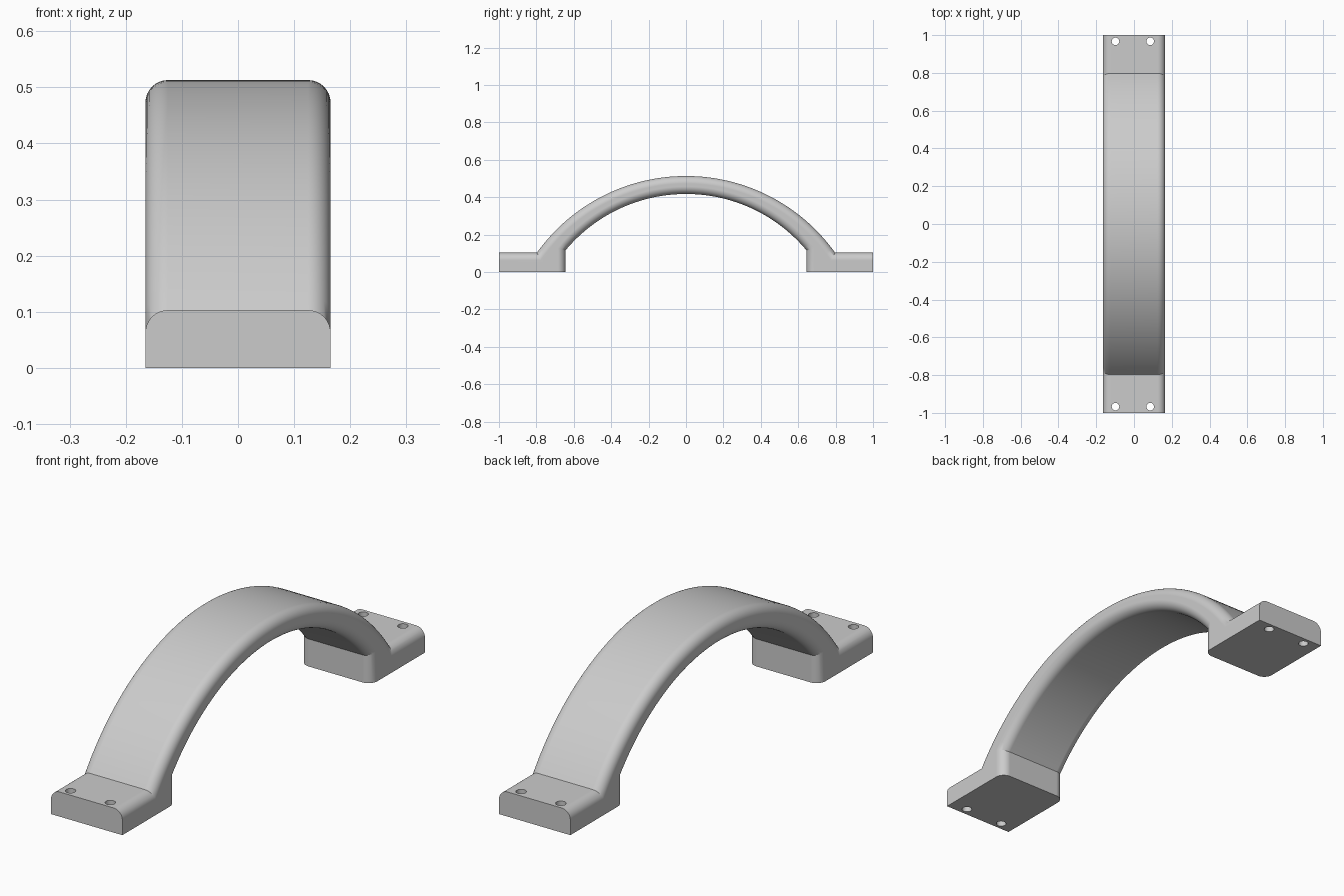
import bpy, bmesh, math

HALF_W, FILLET = 0.165, 0.04
FOOT_TOP, OUTER_Y, INNER_Y = 0.103, 0.797, 0.645
STEPS = 64

cube = bpy.data.objects.get("Cube")
if cube:
    bpy.data.objects.remove(cube)

grey = bpy.data.materials.new("light grey")
grey.use_nodes = True
colour = (0.6, 0.6, 0.6, 1)
grey.diffuse_color = colour
grey.node_tree.nodes["Principled BSDF"].inputs["Base Color"].default_value = colour


def arc(half_span, z_end, z_top):
    """Points of a circular arc from -y to +y."""
    rise = z_top - z_end
    radius = (half_span ** 2 + rise ** 2) / (2 * rise)
    limit = math.asin(half_span / radius)
    angles = [limit * (2 * i / STEPS - 1) for i in range(STEPS + 1)]
    return [(radius * math.sin(a), z_top - radius + radius * math.cos(a)) for a in angles]


# Side profile: feet, outer arch and inner arch
profile = [(-1, 0), (-1, FOOT_TOP)] + arc(OUTER_Y, FOOT_TOP, 0.513)
profile += [(1, FOOT_TOP), (1, 0), (INNER_Y, 0)]
profile += arc(INNER_Y, 0.115, 0.417)[::-1] + [(-INNER_Y, 0)]

# Extrude across the width
bm = bmesh.new()
face = bm.faces.new([bm.verts.new((-HALF_W, y, z)) for y, z in profile])
result = bmesh.ops.extrude_face_region(bm, geom=[face])
new_verts = [g for g in result["geom"] if isinstance(g, bmesh.types.BMVert)]
bmesh.ops.translate(bm, verts=new_verts, vec=(2 * HALF_W, 0, 0))
bmesh.ops.recalc_face_normals(bm, faces=bm.faces)


# Round the side edges, leaving the soles and end faces sharp
def is_rounded(edge):
    a, b = (v.co for v in edge.verts)
    across = abs(a.x - b.x) > 0.01
    sole = max(a.z, b.z) < 0.001
    end = min(abs(a.y), abs(b.y)) > 0.999
    return not (across or sole or end)


bmesh.ops.bevel(bm, geom=[e for e in bm.edges if is_rounded(e)], offset=FILLET,
                offset_type='OFFSET', segments=8, profile=0.5, affect='EDGES')
mesh = bpy.data.meshes.new("arched_handle")
bm.to_mesh(mesh)
bm.free()
handle = bpy.data.objects.new("arched_handle", mesh)
bpy.context.collection.objects.link(handle)

# Screw holes through both feet
cutters = []
for x in (-0.098, 0.086):
    for y in (-0.967, 0.967):
        bpy.ops.mesh.primitive_cylinder_add(vertices=32, radius=0.02, depth=0.4, location=(x, y, 0))
        cutter = bpy.context.object
        cutter.name = "hole_cutter"
        cutter.hide_render = True
        cutters.append(cutter)
        cut = handle.modifiers.new("screw_hole", 'BOOLEAN')
        cut.operation, cut.solver, cut.object = 'DIFFERENCE', 'EXACT', cutter

bpy.context.view_layer.update()
depsgraph = bpy.context.evaluated_depsgraph_get()
handle_mesh = bpy.data.meshes.new_from_object(handle.evaluated_get(depsgraph))
handle.modifiers.clear()
handle.data = handle_mesh
for cutter in cutters:
    bpy.data.objects.remove(cutter)

handle_mesh.materials.clear()
handle_mesh.materials.append(grey)

# Smooth shading with sharp creases
bpy.ops.object.select_all(action='DESELECT')
handle.select_set(True)
bpy.context.view_layer.objects.active = handle
bpy.ops.object.shade_smooth_by_angle(angle=math.radians(25))
weighted = handle.modifiers.new("even_shading", 'WEIGHTED_NORMAL')
weighted.keep_sharp = True
